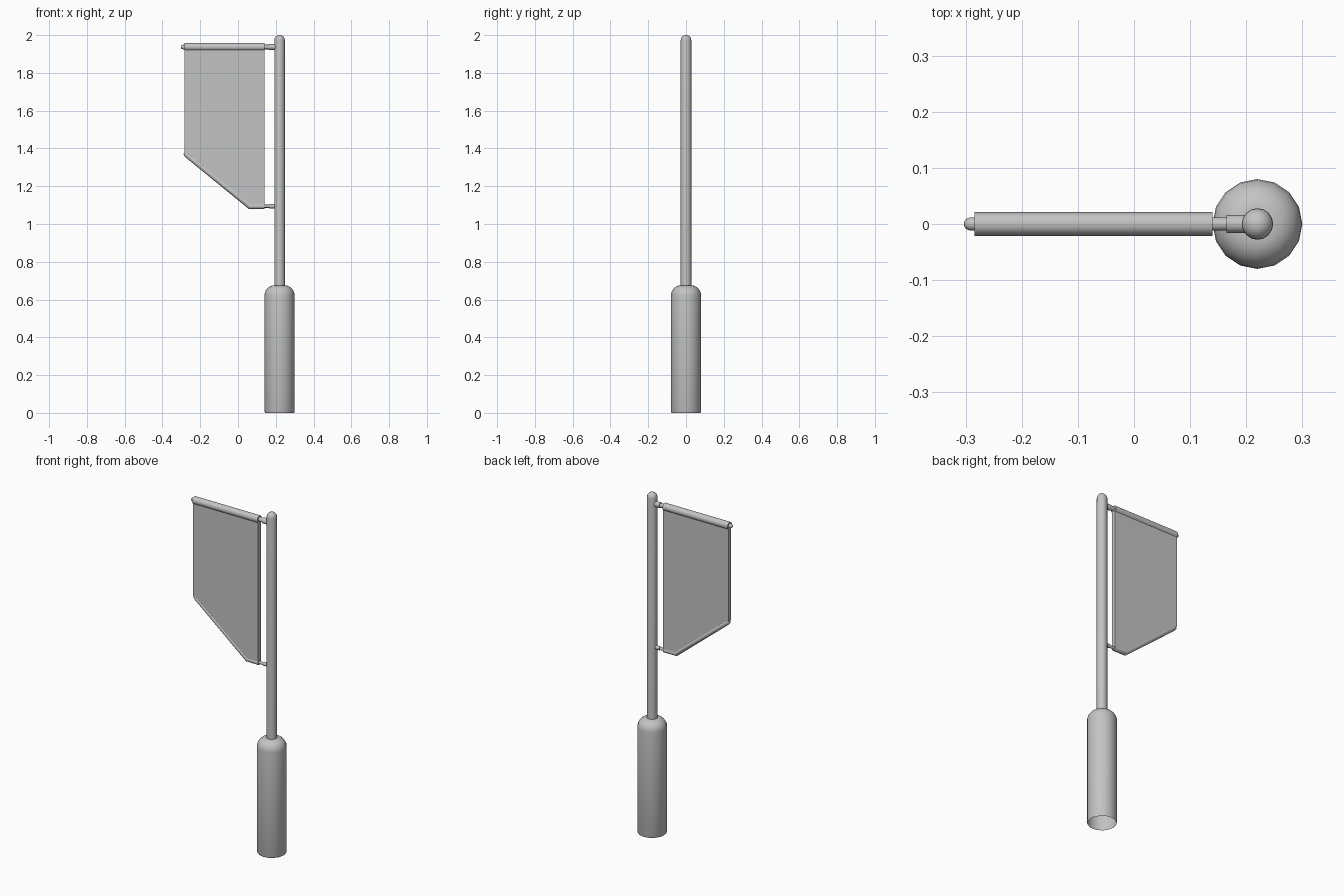
import bpy, bmesh, math
from mathutils import Vector

if "Cube" in bpy.data.objects:
    bpy.data.objects.remove(bpy.data.objects["Cube"], do_unlink=True)

grey = bpy.data.materials.new("plain grey")
grey.use_nodes = True
COLOUR = (0.55, 0.55, 0.55, 1)
grey.diffuse_color = COLOUR
grey.node_tree.nodes["Principled BSDF"].inputs["Base Color"].default_value = COLOUR

POLE_X = 0.22
TOP_Z, LOW_Z = 1.937, 1.094


def finish(name, bm, angle=40):
    bmesh.ops.recalc_face_normals(bm, faces=bm.faces)
    mesh = bpy.data.meshes.new(name)
    bm.to_mesh(mesh)
    bm.free()
    mesh.materials.append(grey)
    obj = bpy.data.objects.new(name, mesh)
    bpy.context.collection.objects.link(obj)
    bpy.ops.object.select_all(action="DESELECT")
    obj.select_set(True)
    bpy.context.view_layer.objects.active = obj
    bpy.ops.object.shade_smooth_by_angle(angle=math.radians(angle))
    return obj


def skin(bm, rings, cap_start, cap_end):
    for a, b in zip(rings, rings[1:]):
        n = len(a)
        for i in range(n):
            bm.faces.new((a[i], a[(i + 1) % n], b[(i + 1) % n], b[i]))
    if cap_start:
        bm.faces.new(rings[0])
    if cap_end:
        bm.faces.new(rings[-1])


def circle(n):
    return [(math.cos(math.tau * i / n), math.sin(math.tau * i / n)) for i in range(n)]


def dome(radius, height, z, inner=0.002, steps=6):
    """Quarter-round profile from the full radius in to the inner radius."""
    turns = [math.pi / 2 * i / steps for i in range(steps + 1)]
    return [(inner + (radius - inner) * math.cos(t), z + height * math.sin(t)) for t in turns]


def lathe(name, profile, sides, cap_start=True):
    bm = bmesh.new()
    rings = [[bm.verts.new((POLE_X + r * c, r * s, z)) for c, s in circle(sides)]
             for r, z in profile]
    skin(bm, rings, cap_start, True)
    return finish(name, bm)


def tube(name, stations, sides=12):
    """Round bar in the xz plane; each station is x, z, radius, tilt of its ring."""
    bm = bmesh.new()
    rings = []
    for x, z, r, tilt in stations:
        up = Vector((math.sin(tilt), 0, math.cos(tilt)))
        rings.append([bm.verts.new(Vector((x, 0, z)) + up * r * c + Vector((0, r * s, 0)))
                      for c, s in circle(sides)])
    skin(bm, rings, True, True)
    return finish(name, bm)


# Hollow foot with rounded shoulder, and the mast with a round tip
lathe("base", [(0.077, 0), (0.08, 0.008)] + dome(0.08, 0.055, 0.62, inner=0.028), 16, cap_start=False)
lathe("pole", [(0.028, 0.66)] + dome(0.028, 0.028, 1.972), 16)

# Upper bar with rounded free end, fabric sleeve and collar at the pole
tube("top_rod", [(-0.303, TOP_Z, 0.004, 0), (-0.299, TOP_Z, 0.009, 0),
                 (-0.292, TOP_Z, 0.012, 0), (POLE_X, TOP_Z, 0.012, 0)])
tube("top_sleeve", [(-0.284, TOP_Z, 0.021, 0), (0.14, TOP_Z, 0.021, 0)], 16)
tube("top_collar", [(0.165, TOP_Z, 0.016, 0), (POLE_X, TOP_Z, 0.016, 0)])

# Lower hem follows the slanted edge, then runs level to the pole
slope = math.atan2(0.276, 0.337)
tube("lower_hem", [(-0.284, 1.377, 0.006, slope), (-0.279, 1.373, 0.012, slope),
                   (-0.27, 1.366, 0.015, slope), (0.062, LOW_Z, 0.015, slope / 2),
                   (0.14, LOW_Z, 0.015, 0)])
tube("lower_rod", [(0.13, LOW_Z, 0.008, 0), (POLE_X, LOW_Z, 0.008, 0)])
tube("lower_collar", [(0.168, LOW_Z, 0.011, 0), (POLE_X, LOW_Z, 0.011, 0)])

# Doubled cloth panel stretched between the bars
bm = bmesh.new()
outline = [(-0.284, TOP_Z), (0.14, TOP_Z), (0.14, LOW_Z), (0.062, LOW_Z), (-0.284, 1.377)]
front, back = ([bm.verts.new((x, y, z)) for x, z in outline] for y in (-0.012, 0.012))
skin(bm, [front, back], True, True)
finish("banner", bm)
